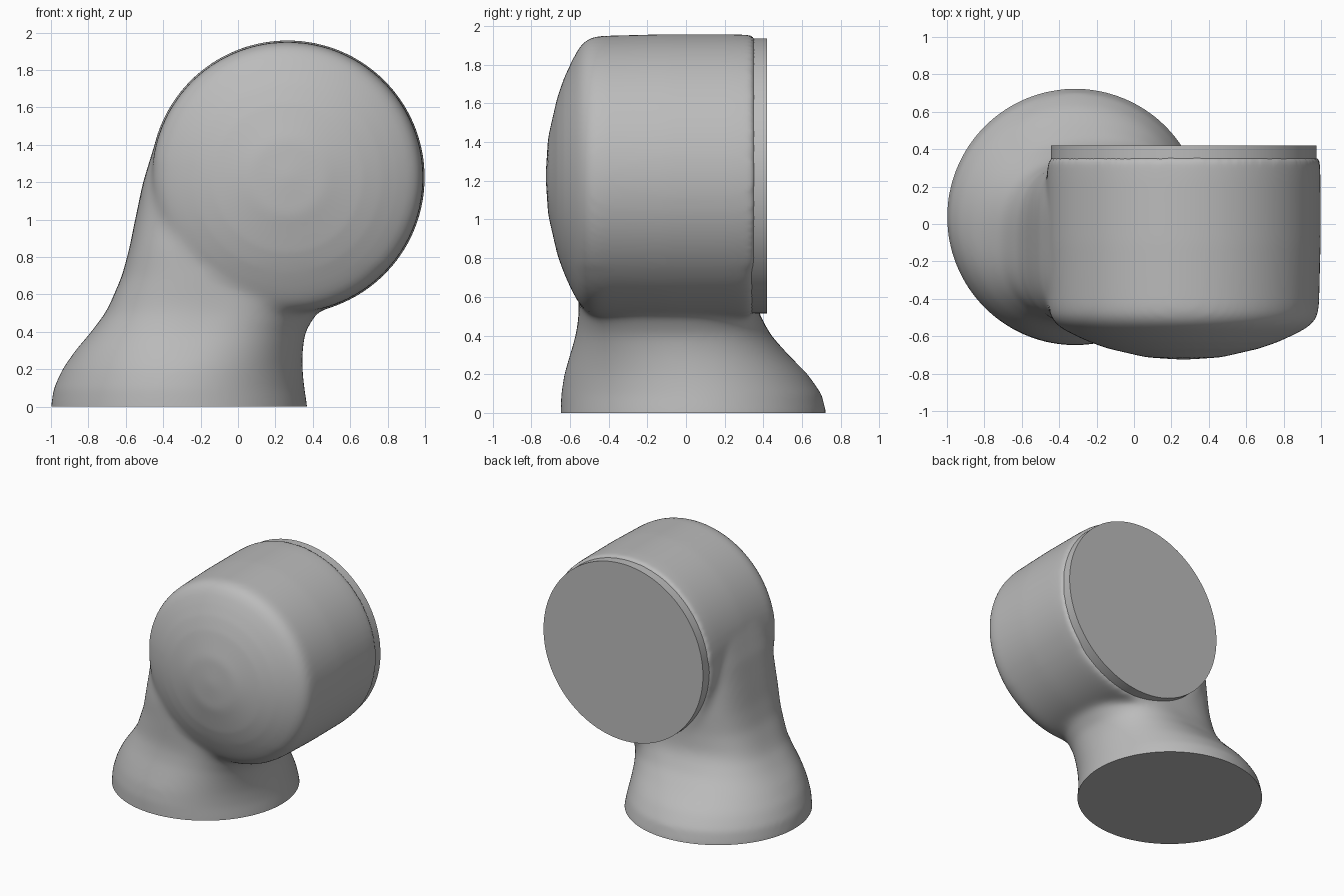
import bpy, bmesh, math
from mathutils import Vector

cube = bpy.data.objects.get("Cube")
if cube:
    bpy.data.objects.remove(cube, do_unlink=True)

grey = bpy.data.materials.new("matte grey")
grey.use_nodes = True
grey.diffuse_color = (0.5, 0.5, 0.5, 1)
grey.node_tree.nodes["Principled BSDF"].inputs["Base Color"].default_value = (0.5, 0.5, 0.5, 1)

HEAD_X, HEAD_Z = 0.265, 1.225


def loft(bm, rings):
    """Skin closed rings of points and cap both ends."""
    loops = [[bm.verts.new(p) for p in ring] for ring in rings]
    n = len(loops[0])
    for a, b in zip(loops, loops[1:]):
        for i in range(n):
            j = (i + 1) % n
            bm.faces.new((a[i], a[j], b[j], b[i]))
    bm.faces.new(loops[0][::-1])
    bm.faces.new(loops[-1])


def circle_y(radius, y, n=128):
    """Ring around the head axis."""
    return [Vector((HEAD_X + radius * math.cos(2 * math.pi * i / n), y,
                    HEAD_Z - radius * math.sin(2 * math.pi * i / n))) for i in range(n)]


def oval(z, x0, x1, y0, y1, power, n=128):
    """Rounded section of the neck, circular at power 2."""
    pts = []
    for i in range(n):
        c, s = math.cos(2 * math.pi * i / n), math.sin(2 * math.pi * i / n)
        pts.append(Vector(((x0 + x1) / 2 + (x1 - x0) / 2 * math.copysign(abs(c) ** (2 / power), c),
                           (y0 + y1) / 2 + (y1 - y0) / 2 * math.copysign(abs(s) ** (2 / power), s), z)))
    return pts


def finish(bm, name, angle):
    bmesh.ops.recalc_face_normals(bm, faces=bm.faces)
    mesh = bpy.data.meshes.new(name)
    bm.to_mesh(mesh)
    bm.free()
    mesh.materials.append(grey)
    obj = bpy.data.objects.new(name, mesh)
    bpy.context.collection.objects.link(obj)
    bpy.ops.object.select_all(action="DESELECT")
    obj.select_set(True)
    bpy.context.view_layer.objects.active = obj
    bpy.ops.object.shade_smooth_by_angle(angle=math.radians(angle))
    return obj


# Head: drum with a domed front (radius, y)
dome = [(0.02, -0.725), (0.2, -0.713), (0.4, -0.667), (0.5, -0.633), (0.59, -0.592),
        (0.65, -0.56), (0.69, -0.53), (0.715, -0.49), (0.724, -0.44),
        (0.733, -0.1), (0.732, 0.25), (0.728, 0.358)]
body = bmesh.new()
loft(body, [circle_y(r, y) for r, y in dome])

# Foot and neck: z, left, right, front, back, squareness
sections = [(-0.1, -1.0, 0.375, -0.648, 0.725, 2), (0, -1.0, 0.37, -0.648, 0.725, 2),
            (0.1, -0.985, 0.355, -0.645, 0.7, 2), (0.2, -0.94, 0.345, -0.63, 0.63, 2.05),
            (0.3, -0.87, 0.345, -0.6, 0.53, 2.2), (0.4, -0.785, 0.36, -0.57, 0.44, 2.4),
            (0.5, -0.71, 0.42, -0.555, 0.385, 2.6), (0.56, -0.68, 0.5, -0.555, 0.365, 2.8),
            (0.7, -0.62, 0.5, -0.56, 0.358, 3), (0.85, -0.58, 0.4, -0.56, 0.356, 3.2),
            (1.0, -0.55, 0.4, -0.55, 0.356, 3.4), (1.2, -0.508, 0.4, -0.55, 0.356, 3.6),
            (1.4, -0.446, 0.4, -0.54, 0.356, 3.8), (1.55, -0.37, 0.4, -0.54, 0.356, 4)]
loft(body, [oval(*s) for s in sections])
shell = finish(body, "head_and_neck", 40)

# Fuse the two volumes and soften the joint
fuse = shell.modifiers.new("fuse", "REMESH")
fuse.mode = "VOXEL"
fuse.voxel_size = 0.018
bpy.ops.object.modifier_apply(modifier=fuse.name)
bm = bmesh.new()
bm.from_mesh(shell.data)
axis = Vector((HEAD_X, 0, HEAD_Z))
joint = [v for v in bm.verts if 0.1 < v.co.z < 1.3
         and (v.co.z < 0.75 or v.co.x < -0.2)]
for _ in range(12):
    bmesh.ops.smooth_vert(bm, verts=joint, factor=0.5, use_axis_x=True, use_axis_y=True, use_axis_z=True)
for _ in range(6):
    bmesh.ops.smooth_vert(bm, verts=bm.verts[:], factor=0.5, use_axis_x=True, use_axis_y=True, use_axis_z=True)
# Flat sole
cut = bmesh.ops.bisect_plane(bm, geom=bm.verts[:] + bm.edges[:] + bm.faces[:], plane_co=(0, 0, 0),
                             plane_no=(0, 0, -1), clear_outer=True)
rim = [e for e in cut["geom_cut"] if isinstance(e, bmesh.types.BMEdge)]
bmesh.ops.holes_fill(bm, edges=rim, sides=0)
bpy.data.objects.remove(shell, do_unlink=True)
finish(bm, "head_and_neck", 50)

# Round back plate
plate = bmesh.new()
loft(plate, [circle_y(0.71, 0.33), circle_y(0.71, 0.42)])
finish(plate, "back_plate", 40)
